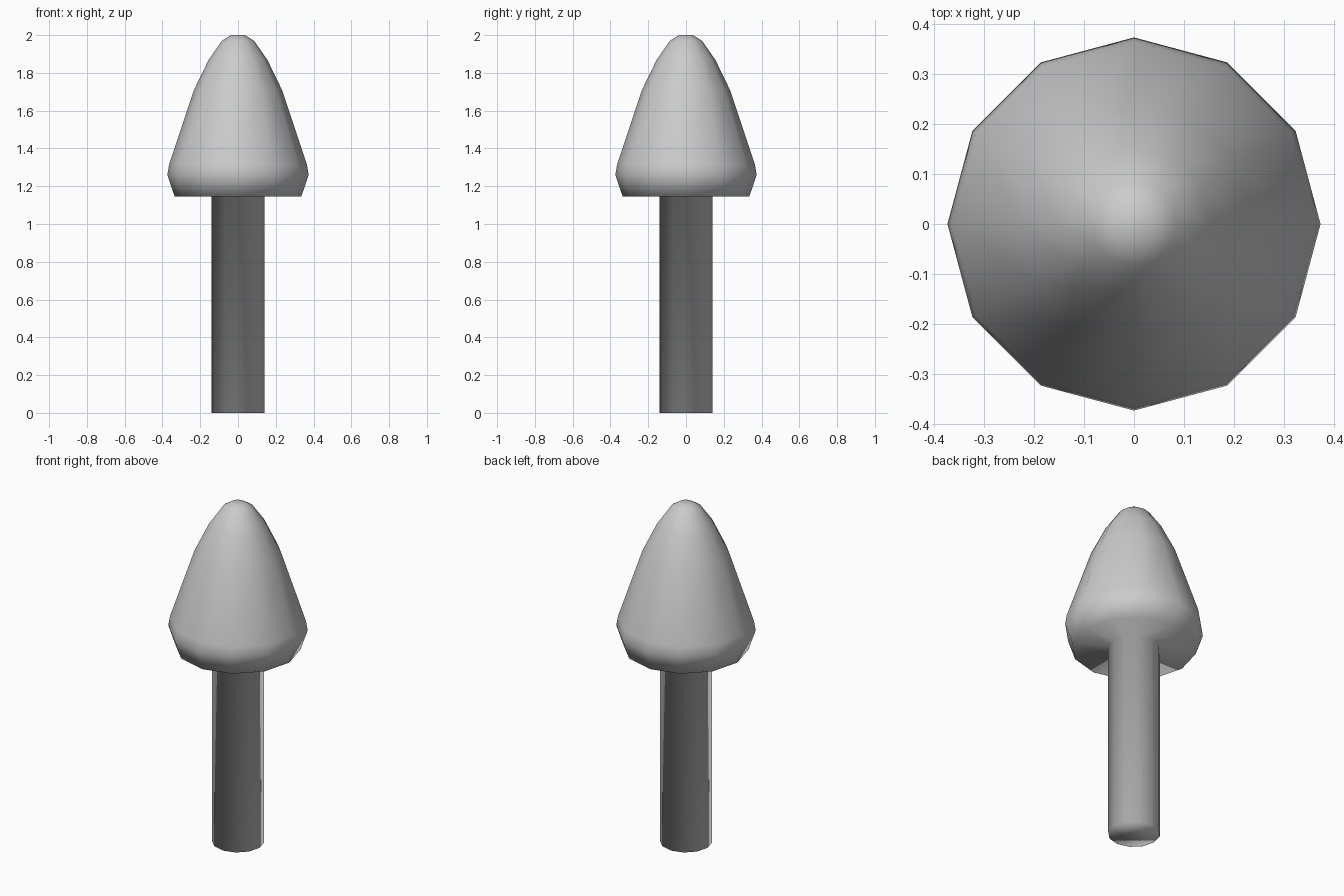
import bpy, bmesh
from math import sin, cos, tau

if "Cube" in bpy.data.objects:
    bpy.data.objects.remove(bpy.data.objects["Cube"])

SIDES = 12
# radius, height from the foot of the stem to the tip of the cap
PROFILE = [(0.14, 0.0), (0.14, 1.145), (0.335, 1.145), (0.374, 1.26), (0.365, 1.315),
           (0.233, 1.71), (0.155, 1.87), (0.085, 1.97), (0.037, 2.0)]

bm = bmesh.new()
rings = [[bm.verts.new((r * cos(tau * i / SIDES), r * sin(tau * i / SIDES), z))
          for i in range(SIDES)] for r, z in PROFILE]

# stem, flat underside and domed cap as one welded skin
for low, high in zip(rings, rings[1:]):
    for i in range(SIDES):
        j = (i + 1) % SIDES
        bm.faces.new((low[i], low[j], high[j], high[i]))

# closed foot and tip
bm.faces.new(rings[0][::-1])
bm.faces.new(rings[-1])

bmesh.ops.recalc_face_normals(bm, faces=bm.faces)
for f in bm.faces:
    f.smooth = True

mesh = bpy.data.meshes.new("stem_and_cap")
bm.to_mesh(mesh)
bm.free()
bpy.context.collection.objects.link(bpy.data.objects.new("stem_and_cap", mesh))
